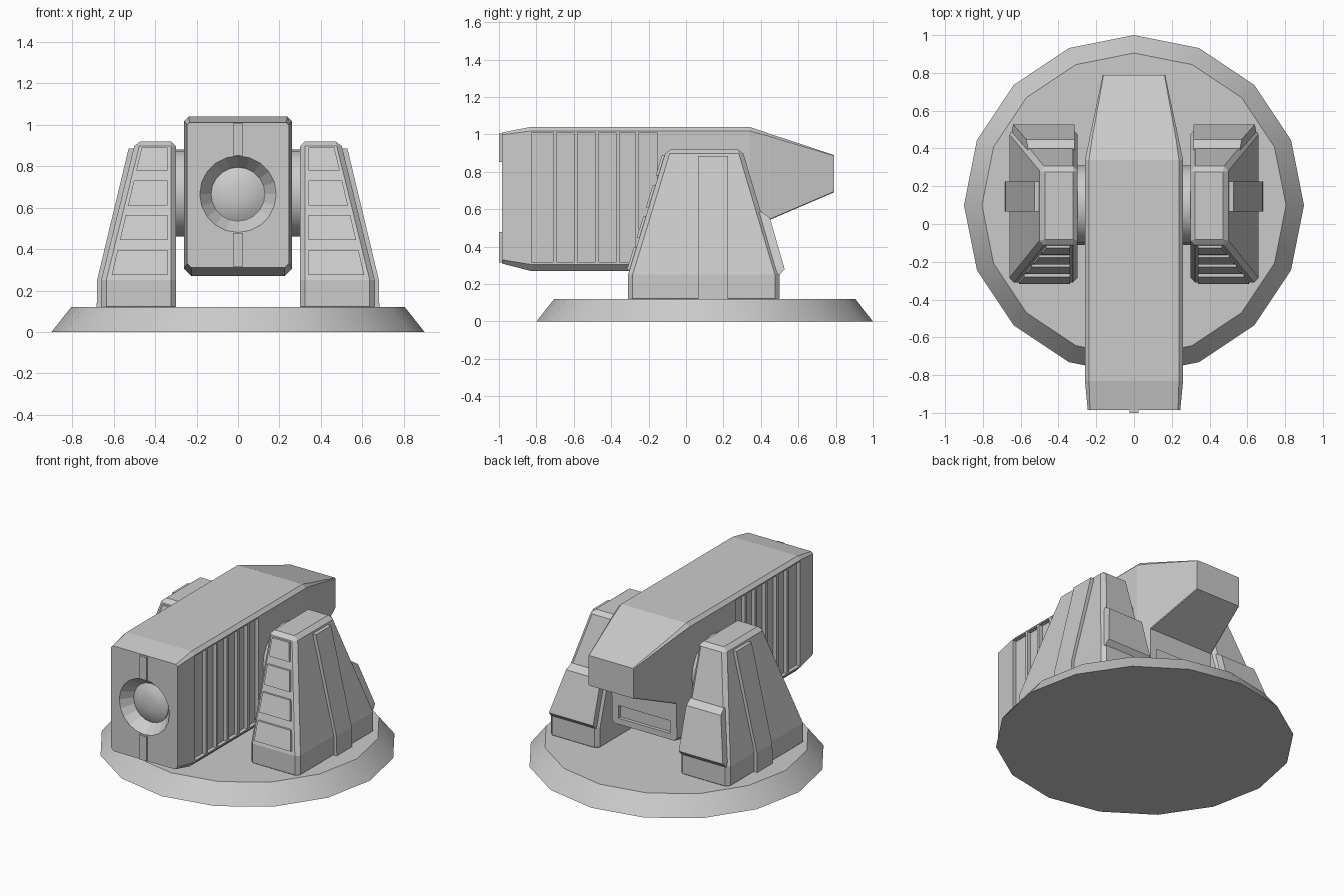
import bpy, bmesh, math

if "Cube" in bpy.data.objects:
    bpy.data.objects.remove(bpy.data.objects["Cube"])


def make(name, lofts, mirror=False, bevel=0.0, smooth=False):
    """One mesh object from one or more lofts; each loft is a list of point rings."""
    bm = bmesh.new()
    for rings in lofts:
        vs = [[bm.verts.new(p) for p in r] for r in rings]
        n = len(vs[0])
        for a, b in zip(vs, vs[1:]):
            for i in range(n):
                j = (i + 1) % n
                bm.faces.new((a[i], a[j], b[j], b[i]))
        bm.faces.new(vs[0])
        bm.faces.new(vs[-1])
    bmesh.ops.recalc_face_normals(bm, faces=bm.faces)
    me = bpy.data.meshes.new(name)
    bm.to_mesh(me)
    bm.free()
    ob = bpy.data.objects.new(name, me)
    bpy.context.collection.objects.link(ob)
    if bevel:
        m = ob.modifiers.new("Bevel", "BEVEL")
        m.width, m.segments, m.limit_method = bevel, 1, "ANGLE"
        m.angle_limit = math.radians(40)
    if mirror:
        ob.modifiers.new("Mirror", "MIRROR").use_mirror_merge = False
    if smooth:
        bpy.ops.object.select_all(action="DESELECT")
        bpy.context.view_layer.objects.active = ob
        ob.select_set(True)
        bpy.ops.object.shade_smooth_by_angle(angle=math.radians(35))
    return ob


def rect(z, x0, x1, y0, y1):
    return [(x0, y0, z), (x1, y0, z), (x1, y1, z), (x0, y1, z)]


def box(x0, x1, y0, y1, z0, z1):
    return [rect(z0, x0, x1, y0, y1), rect(z1, x0, x1, y0, y1)]


def circle(axis, t, r, c, n):
    """Ring of n points at position t along an axis, around the centre c."""
    out = []
    for i in range(n):
        a = 2 * math.pi * i / n
        u, v = c[0] + r * math.cos(a), c[1] + r * math.sin(a)
        out.append({"x": (t, u, v), "y": (u, t, v), "z": (u, v, t)}[axis])
    return out


# Round base plate
make("base", [[circle("z", 0, 0.9, (0, 0.1), 16),
               circle("z", 0.12, 0.805, (0, 0.1), 16)]], smooth=True)


# Long gun housing, chamfered cross-sections along y
def section(y, w, zl, zh, cb=0.035, ct=0.022):
    half = [(w - cb, zl), (w, zl + cb), (w, zh - ct), (w - ct, zh)]
    pts = half + [(-x, z) for x, z in reversed(half)]
    return [(x, y, z) for x, z in pts]


housing = make("housing", [[
    section(-0.985, 0.245, 0.31, 1.01, 0.02, 0.012),
    section(-0.83, 0.26, 0.27, 1.04),
    section(0.34, 0.26, 0.27, 1.04),
    section(0.438, 0.239, 0.29, 1.007, 0.02, 0.015),
    section(0.44, 0.239, 0.54, 1.006, 0.004, 0.015),
    section(0.79, 0.165, 0.69, 0.89, 0.004, 0.004)]])

# Cutters: side vent slots, rear panel, front lens recess
slots = [(-0.825, -0.71), (-0.69, -0.60), (-0.58, -0.487),
         (-0.465, -0.375), (-0.355, -0.27), (-0.25, -0.155)]
cuts = [box(min(s * 0.235, s * 0.3), max(s * 0.235, s * 0.3), a, b, 0.315, 1.01)
        for s in (-1, 1) for a, b in slots]
cuts.append(box(-0.19, 0.19, 0.415, 0.439, 0.33, 0.515))
LENS = (0, 0.665)
cuts.append([circle("y", -1.02, 0.21, LENS, 20), circle("y", -0.91, 0.13, LENS, 20)])
cutter = make("housing_cutter", cuts)
cutter.hide_render = True
cutter.hide_set(True)
mod = housing.modifiers.new("Cut", "BOOLEAN")
mod.operation, mod.object, mod.solver = "DIFFERENCE", cutter, "EXACT"

# Domed lens and front ribs above and below it
make("lens", [[circle("y", y, r, LENS, 20) for y, r in
               ((-0.89, 0.128), (-0.915, 0.128), (-0.935, 0.09), (-0.943, 0.045), (-0.945, 0.005))]],
     smooth=True)
make("front_rib", [box(-0.025, 0.025, -1.0, -0.97, 0.315, 0.478),
                   box(-0.025, 0.025, -1.0, -0.97, 0.852, 1.005)])

# Pivot discs between housing and pylons
make("pivot", [[circle("x", 0.22, 0.21, (0.1, 0.67), 20),
                circle("x", 0.33, 0.21, (0.1, 0.67), 20)]], mirror=True, smooth=True)

# Side pylons
make("pylon", [[rect(0.10, 0.30, 0.66, -0.31, 0.50),
                rect(0.25, 0.30, 0.66, -0.31, 0.50),
                rect(0.92, 0.30, 0.495, -0.105, 0.30)]], mirror=True, bevel=0.024)

# Raised strip on the outer side of each pylon
make("pylon_side_strip", [[rect(0.11, 0.6, 0.682, 0.065, 0.225),
                           rect(0.25, 0.6, 0.680, 0.065, 0.225),
                           rect(0.885, 0.45, 0.528, 0.065, 0.225)]], mirror=True)

# Thick lower plate on the back of each pylon
make("pylon_back_plate", [[rect(0.25, 0.315, 0.645, 0.42, 0.50),
                           rect(0.28, 0.315, 0.64, 0.42, 0.527),
                           rect(0.555, 0.315, 0.57, 0.35, 0.448),
                           rect(0.585, 0.315, 0.562, 0.34, 0.405)]], mirror=True)


# Four raised panels on the front slope of each pylon
def panel_ring(z):
    front = -0.31 + (z - 0.25) * 0.306
    return rect(z, 0.34, 0.465 + (0.89 - z) * 0.235, front - 0.014, front + 0.04)


make("pylon_front_panels", [[panel_ring(a), panel_ring(b)] for a, b in
                            ((0.275, 0.395), (0.445, 0.565), (0.61, 0.73), (0.78, 0.89))],
     mirror=True)
